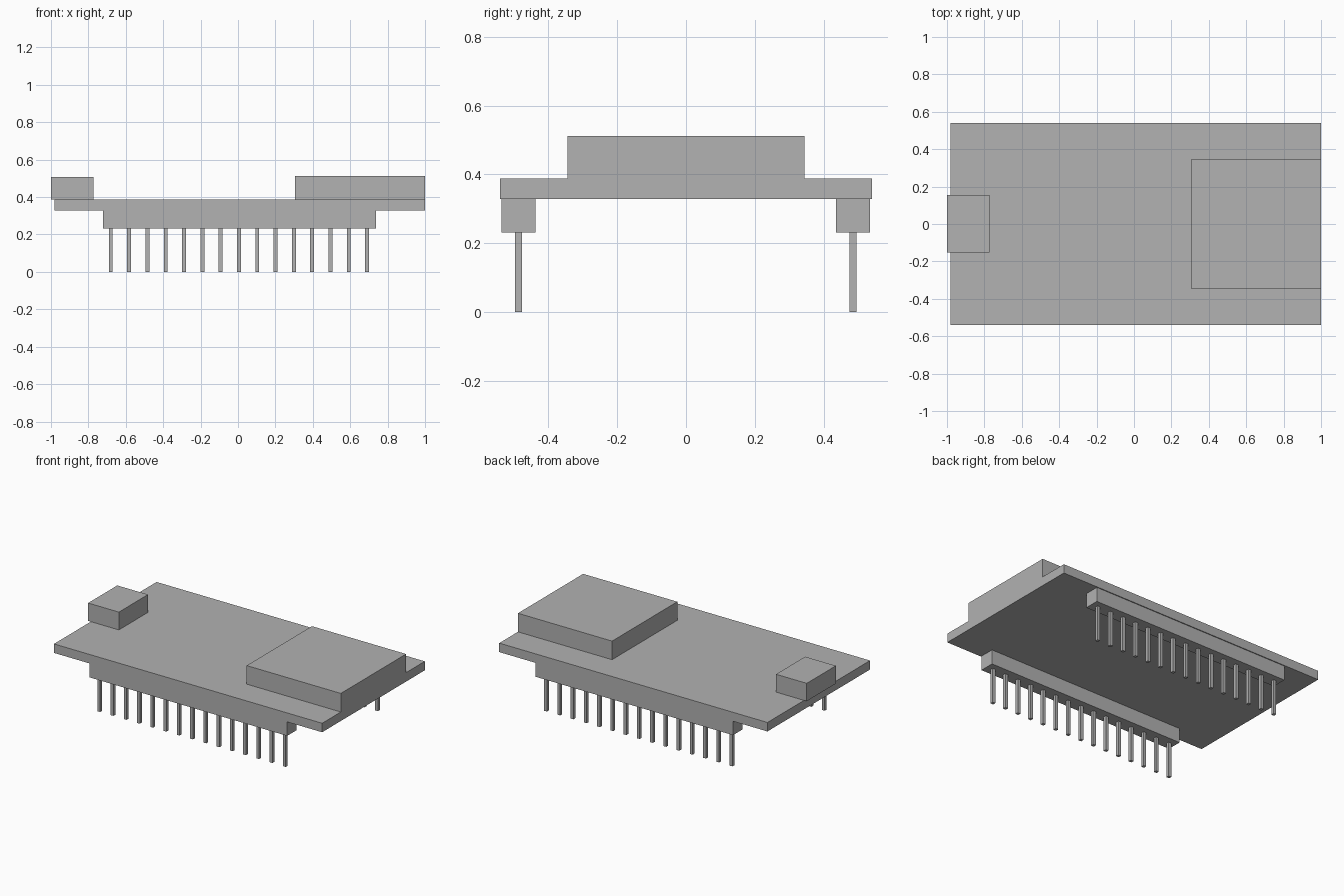
import bpy
import bmesh
from mathutils import Matrix, Vector

cube = bpy.data.objects.get("Cube")
if cube:
    bpy.data.objects.remove(cube, do_unlink=True)

GREY = (0.445, 0.445, 0.445, 1.0)
grey = bpy.data.materials.new("plain grey")
grey.use_nodes = True
grey.diffuse_color = GREY
grey.node_tree.nodes["Principled BSDF"].inputs["Base Color"].default_value = GREY


def add_box(bm, x, y, z):
    """Add a box spanning the given (low, high) ranges."""
    spans = (x, y, z)
    centre = Vector([(lo + hi) / 2 for lo, hi in spans])
    size = Vector([hi - lo for lo, hi in spans])
    matrix = Matrix.Translation(centre) @ Matrix.Diagonal(size.to_4d())
    bmesh.ops.create_cube(bm, size=1, matrix=matrix)


def make_part(name, boxes):
    bm = bmesh.new()
    for box in boxes:
        add_box(bm, *box)
    mesh = bpy.data.meshes.new(name)
    bm.to_mesh(mesh)
    bm.free()
    mesh.materials.append(grey)
    obj = bpy.data.objects.new(name, mesh)
    bpy.context.collection.objects.link(obj)
    return obj


BOARD_BOTTOM, BOARD_TOP = 0.328, 0.388
HEADER_BOTTOM = 0.232

# Circuit board with the large module and the small overhanging socket
make_part("circuit_board", [((-0.98, 1.0), (-0.541, 0.541), (BOARD_BOTTOM, BOARD_TOP))])
make_part("shield_module", [((0.305, 1.0), (-0.344, 0.344), (BOARD_TOP, 0.512))])
make_part("cable_socket", [((-1.0, -0.773), (-0.152, 0.155), (BOARD_TOP, 0.507))])

# Header strips with a row of square pins under each long edge
PIN_COUNT, FIRST_PIN, LAST_PIN, HALF_PIN = 15, -0.68, 0.69, 0.0103
pitch = (LAST_PIN - FIRST_PIN) / (PIN_COUNT - 1)
for side, y in (("front", -0.487), ("back", 0.486)):
    make_part(side + "_header_strip",
              [((-0.722, 0.738), (y - 0.049, y + 0.049), (HEADER_BOTTOM, BOARD_BOTTOM))])
    pins = []
    for i in range(PIN_COUNT):
        x = FIRST_PIN + i * pitch
        pins.append(((x - HALF_PIN, x + HALF_PIN), (y - HALF_PIN, y + HALF_PIN),
                     (0, HEADER_BOTTOM)))
    make_part(side + "_header_pins", pins)
